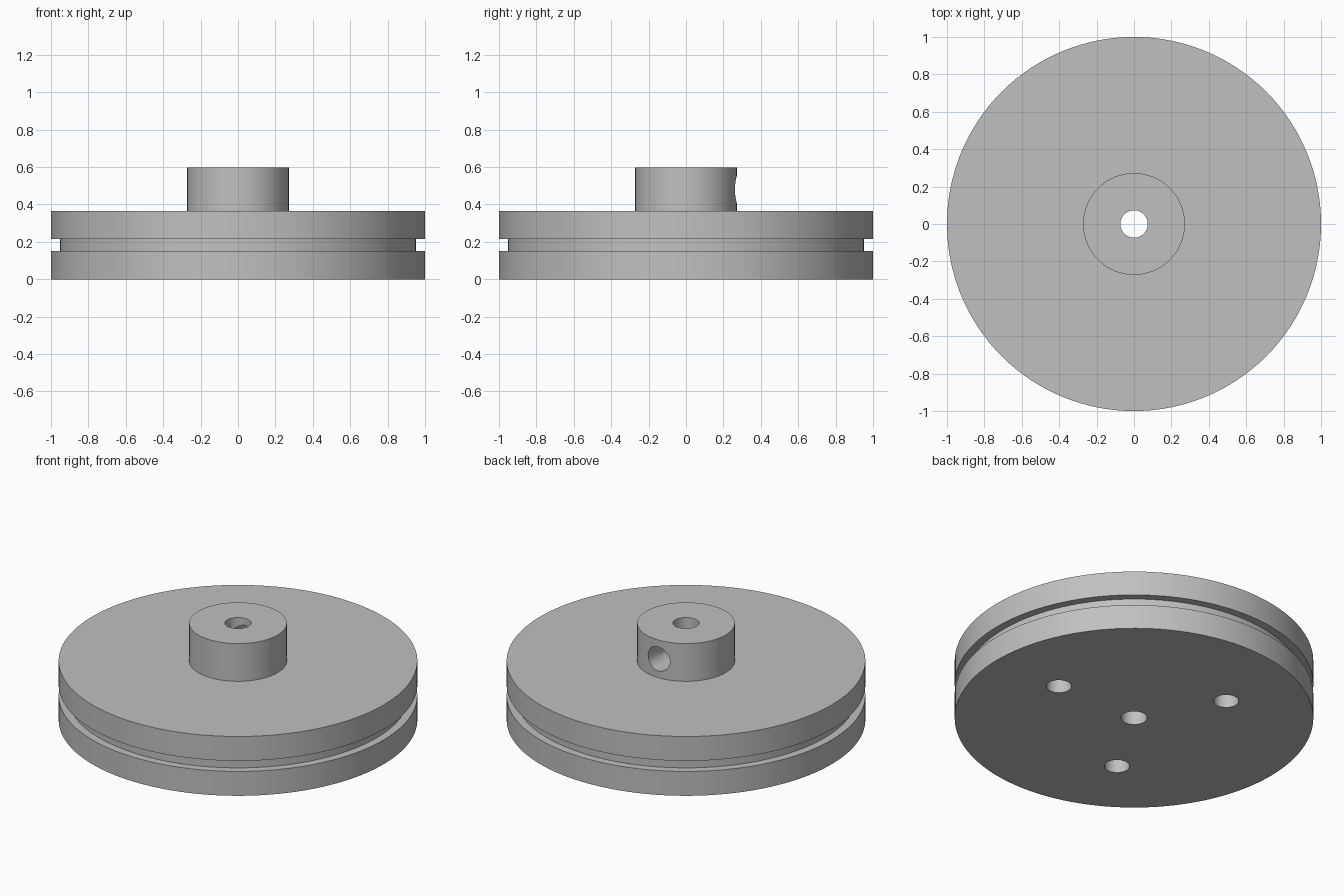
import bpy, bmesh
from math import radians, cos, sin, pi

SEGMENTS = 128

old = bpy.data.objects.get("Cube")
if old:
    bpy.data.objects.remove(old, do_unlink=True)

grey = bpy.data.materials.new("plain grey")
grey.use_nodes = True
colour = (0.53, 0.53, 0.53, 1)
grey.diffuse_color = colour
grey.node_tree.nodes["Principled BSDF"].inputs["Base Color"].default_value = colour


def lathe(name, profile):
    """Turn a closed (radius, height) outline around the z axis."""
    bm = bmesh.new()
    rings = []
    for i in range(SEGMENTS):
        a = 2 * pi * i / SEGMENTS
        rings.append([bm.verts.new((r * cos(a), r * sin(a), z)) for r, z in profile])
    n = len(profile)
    for i, ring in enumerate(rings):
        after = rings[(i + 1) % SEGMENTS]
        for j in range(n):
            k = (j + 1) % n
            bm.faces.new((ring[j], after[j], after[k], ring[k]))
    bmesh.ops.recalc_face_normals(bm, faces=bm.faces)
    mesh = bpy.data.meshes.new(name)
    bm.to_mesh(mesh)
    bm.free()
    mesh.materials.append(grey)
    obj = bpy.data.objects.new(name, mesh)
    bpy.context.collection.objects.link(obj)
    return obj


def drill(target, radius, depth, location, rotation=(0, 0, 0)):
    """Cut a round hole and discard the cutter."""
    bpy.ops.mesh.primitive_cylinder_add(vertices=48, radius=radius, depth=depth,
                                        location=location, rotation=rotation)
    cutter = bpy.context.object
    cutter.name = "hole_cutter"
    cutter.hide_render = True
    cutter.data.materials.append(grey)
    mod = target.modifiers.new("hole", "BOOLEAN")
    mod.operation = "DIFFERENCE"
    mod.solver = "EXACT"
    mod.object = cutter
    bpy.context.view_layer.objects.active = target
    bpy.ops.object.modifier_apply(modifier=mod.name)
    bpy.data.objects.remove(cutter, do_unlink=True)


# Grooved wheel with raised hub and central bore
BORE, HUB, GROOVE = 0.073, 0.272, 0.953
wheel = lathe("grooved_wheel", [
    (BORE, 0), (1, 0), (1, 0.15), (GROOVE, 0.15), (GROOVE, 0.215), (1, 0.215),
    (1, 0.365), (HUB, 0.365), (HUB, 0.597), (BORE, 0.597)])

# Set screw hole from the back of the hub into the bore
drill(wheel, 0.074, 0.4, (0, 0.2, 0.48), (radians(90), 0, 0))

# Three blind holes in the underside
HOLE_DEPTH = 0.18
for i in range(3):
    a = radians(120 * i)
    drill(wheel, 0.07, 2 * HOLE_DEPTH, (0.547 * cos(a), 0.547 * sin(a), 0))

# Smooth walls, crisp rims
bpy.ops.object.select_all(action="DESELECT")
wheel.select_set(True)
bpy.context.view_layer.objects.active = wheel
bpy.ops.object.shade_smooth_by_angle(angle=radians(30))
